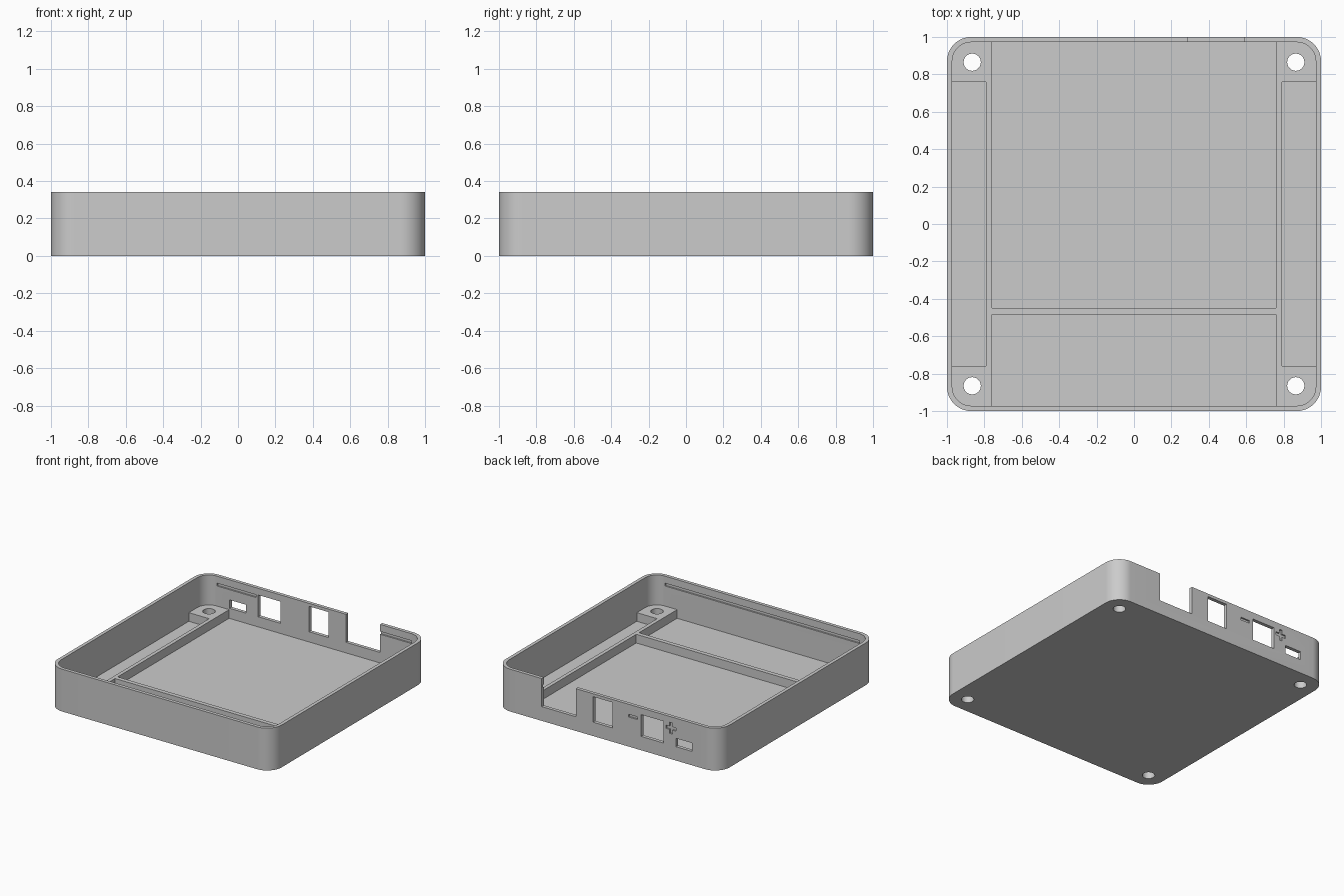
import bpy, bmesh, math

if "Cube" in bpy.data.objects:
    bpy.data.objects.remove(bpy.data.objects["Cube"], do_unlink=True)

H = 0.342        # total height
WALL = 0.028     # wall thickness
FLOOR = 0.03     # floor level
LEDGE = 0.10     # top of ribs and corner posts
INNER = 1 - WALL
CORNER = 0.13

grey = bpy.data.materials.new("matte_grey")
grey.use_nodes = True
grey.diffuse_color = (0.6, 0.6, 0.6, 1)
grey.node_tree.nodes["Principled BSDF"].inputs["Base Color"].default_value = (0.6, 0.6, 0.6, 1)


def prism(name, outline, z0, z1):
    """Extrude a closed xy outline from z0 to z1."""
    bm = bmesh.new()
    face = bm.faces.new([bm.verts.new((x, y, z0)) for x, y in outline])
    ext = bmesh.ops.extrude_face_region(bm, geom=[face])
    top = [v for v in ext["geom"] if isinstance(v, bmesh.types.BMVert)]
    bmesh.ops.translate(bm, verts=top, vec=(0, 0, z1 - z0))
    bmesh.ops.recalc_face_normals(bm, faces=bm.faces[:])
    mesh = bpy.data.meshes.new(name)
    bm.to_mesh(mesh)
    bm.free()
    mesh.materials.append(grey)
    obj = bpy.data.objects.new(name, mesh)
    bpy.context.collection.objects.link(obj)
    return obj


def arc(cx, cy, r, start, sweep, n):
    return [(cx + r * math.cos(math.radians(start + sweep * i / n)),
             cy + r * math.sin(math.radians(start + sweep * i / n))) for i in range(n + 1)]


def rounded_square(half, r):
    c = half - r
    pts = []
    for i, (sx, sy) in enumerate([(1, 1), (-1, 1), (-1, -1), (1, -1)]):
        pts += arc(sx * c, sy * c, r, 90 * i, 90, 16)
    return pts


def cut(outline, z0, z1):
    """Subtract a prism from the tray."""
    cutter = prism("cutter", outline, z0, z1)
    cutter.hide_render = True
    mod = tray.modifiers.new("cut", "BOOLEAN")
    mod.operation = "DIFFERENCE"
    mod.solver = "EXACT"
    mod.object = cutter
    bpy.ops.object.modifier_apply(modifier=mod.name)
    bpy.data.objects.remove(cutter, do_unlink=True)


def cut_box(x0, x1, y0, y1, z0, z1):
    cut([(x0, y0), (x1, y0), (x1, y1), (x0, y1)], z0, z1)


# Outer shell
tray = prism("tray", rounded_square(1, CORNER), 0, H)
bpy.context.view_layer.objects.active = tray
tray.select_set(True)

# Upper cavity, then the floor pockets that leave ribs and posts standing
cut(rounded_square(INNER, CORNER - WALL), LEDGE, H + 0.1)
cut_box(-0.76, 0.76, -0.45, INNER, FLOOR, LEDGE + 0.05)
cut_box(-0.76, 0.76, -INNER, -0.485, FLOOR, LEDGE + 0.05)
for x0, x1 in ((-INNER, -0.79), (0.79, INNER)):
    cut_box(x0, x1, -0.76, 0.76, FLOOR, LEDGE + 0.05)

# Screw holes through the corner posts
for sx in (-1, 1):
    for sy in (-1, 1):
        cut(arc(sx * 0.865, sy * 0.865, 0.046, 0, 360, 32)[:-1], -0.1, 0.2)

# Back wall ports: open notch, two windows, small slot
for x0, x1, z0, z1 in ((0.285, 0.59, 0.115, H + 0.1),
                       (-0.045, 0.13, 0.112, 0.318),
                       (-0.50, -0.30, 0.112, 0.288),
                       (-0.755, -0.61, 0.112, 0.18)):
    cut_box(x0, x1, 0.94, 1.05, z0, z1)

# Engraved plus and minus marks on the back wall
for x0, x1, z0, z1 in ((-0.265, -0.185, 0.239, 0.261),
                       (-0.61, -0.52, 0.237, 0.263),
                       (-0.578, -0.552, 0.205, 0.295)):
    cut_box(x0, x1, 0.988, 1.05, z0, z1)

# Lid snap grooves inside the front and back walls
for x0, x1, side in ((-0.87, 0.87, -1), (-0.87, -0.52, 1), (0.57, 0.87, 1)):
    y0, y1 = sorted((side * 0.95, side * (INNER + 0.012)))
    cut_box(x0, x1, y0, y1, 0.262, 0.285)

bpy.ops.object.shade_smooth_by_angle(angle=math.radians(30))
